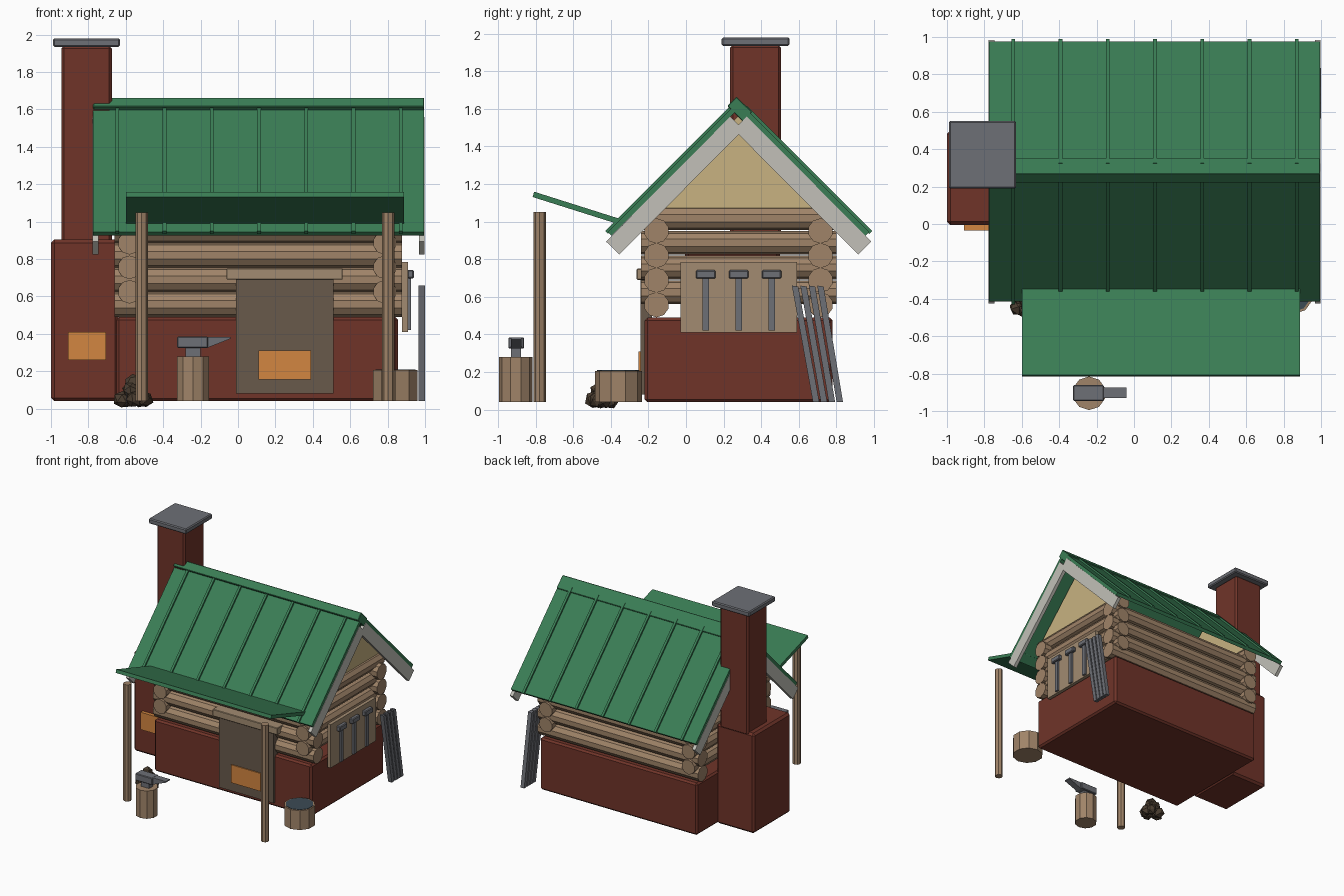
import bpy, bmesh, math, random
from mathutils import Vector, Matrix

if "Cube" in bpy.data.objects:
    bpy.data.objects.remove(bpy.data.objects["Cube"])

random.seed(4)

COLORS = {
    "brick": (0.16, 0.034, 0.022), "log": (0.35, 0.23, 0.14), "green": (0.042, 0.205, 0.09),
    "plaster": (0.58, 0.45, 0.22), "glow": (0.65, 0.24, 0.053), "iron": (0.155, 0.16, 0.18),
    "trim": (0.54, 0.53, 0.48), "door": (0.14, 0.10, 0.07), "coal": (0.07, 0.048, 0.03),
    "water": (0.045, 0.07, 0.09), "plank": (0.36, 0.26, 0.165),
}
MATS = {}
for key, rgb in COLORS.items():
    MATS[key] = bpy.data.materials.new(key)
    MATS[key].diffuse_color = (*rgb, 1)


def finish(name, bm, mat, bevel=0):
    bmesh.ops.recalc_face_normals(bm, faces=bm.faces)
    me = bpy.data.meshes.new(name)
    bm.to_mesh(me)
    bm.free()
    me.materials.append(MATS[mat])
    ob = bpy.data.objects.new(name, me)
    bpy.context.collection.objects.link(ob)
    if bevel:
        mod = ob.modifiers.new("bevel", "BEVEL")
        mod.width, mod.segments = bevel, 1
    return ob


def box(name, x, y, z, mat, bevel=0):
    """Box from (min, max) ranges."""
    bm = bmesh.new()
    bmesh.ops.create_cube(bm, size=1)
    for v in bm.verts:
        v.co = [(r[0] + r[1]) / 2 + c * (r[1] - r[0]) for r, c in zip((x, y, z), v.co)]
    return finish(name, bm, mat, bevel)


def prism(name, profile, a, b, mat, axis="x", bevel=0):
    """Profile in (y, z) swept along x, or in (x, z) swept along y."""
    bm = bmesh.new()
    place = (lambda p, t: (t, p[0], p[1])) if axis == "x" else (lambda p, t: (p[0], t, p[1]))
    f = bm.faces.new([bm.verts.new(place(p, a)) for p in profile])
    new = bmesh.ops.extrude_face_region(bm, geom=[f])["geom"]
    vec = (b - a, 0, 0) if axis == "x" else (0, b - a, 0)
    bmesh.ops.translate(bm, vec=vec, verts=[g for g in new if isinstance(g, bmesh.types.BMVert)])
    return finish(name, bm, mat, bevel)


def rod(name, p, q, r, sides, mat):
    """Flat-sided cylinder from p to q."""
    p, q = Vector(p), Vector(q)
    bm = bmesh.new()
    rot = (q - p).to_track_quat("Z", "Y").to_matrix().to_4x4()
    bmesh.ops.create_cone(bm, cap_ends=True, segments=sides, radius1=r, radius2=r,
                          depth=(q - p).length, matrix=Matrix.Translation((p + q) / 2) @ rot)
    return finish(name, bm, mat)


# Masonry: foundation, forge hearth, chimney
box("foundation", (-0.65, 0.855), (-0.22, 0.78), (0.04, 0.49), "brick", 0.015)
box("forge_base", (-1.0, -0.64), (-0.005, 0.5), (0.04, 0.905), "brick", 0.018)
box("chimney_stack", (-0.945, -0.675), (0.235, 0.505), (0.88, 1.94), "brick", 0.014)
box("chimney_cap", (-0.99, -0.63), (0.19, 0.55), (1.935, 1.98), "iron", 0.008)
box("forge_glow", (-0.91, -0.705), (-0.035, 0.02), (0.26, 0.41), "glow")

# Interlocked log walls
for i in range(4):
    z = 0.558 + 0.131 * i
    for y, side in ((-0.157, "front"), (0.715, "back")):
        rod(f"{side}_log_{i}", (-0.66, y, z), (0.877, y, z), 0.067, 10, "log")
    z += 0.067
    for x, side in ((-0.58, "left"), (0.785, "right")):
        rod(f"{side}_log_{i}", (x, -0.24, z), (x, 0.80, z), 0.063, 10, "log")

# Gables
RY = 0.28
for x, side in ((-0.60, "left"), (0.77, "right")):
    prism(f"{side}_gable", [(RY - 0.52, 1.05), (RY + 0.52, 1.05), (RY, 1.565)], x, x + 0.04, "plaster")


# Roof: points given as distance from ridge and height
def slope(points, s):
    return [(RY + s * d, z) for d, z in points]


for s, side in ((-1, "front"), (1, "back")):
    prism(f"{side}_roof_slab", slope([(0, 1.60), (0.675, 0.925), (0.695, 0.945), (0, 1.64)], s),
          -0.775, 0.995, "green")
    for i in range(7):
        x = -0.645 + 0.2525 * i
        prism(f"{side}_roof_rib_{i}",
              slope([(0.03, 1.60), (0.695, 0.935), (0.71, 0.95), (0.045, 1.615)], s),
              x - 0.01, x + 0.01, "green")
    for x, end in ((-0.777, "left"), (0.967, "right")):
        prism(f"{side}_{end}_bargeboard",
              slope([(0.705, 0.894), (0.635, 0.825), (-0.026, 1.489), (0.044, 1.559)], s),
              x, x + 0.03, "trim")
prism("ridge_cap", [(0.268, 1.665), (0.22, 1.615), (0.302, 1.533), (0.352, 1.583)],
      -0.775, 0.995, "green", bevel=0.004)

# Awning on posts
prism("awning", [(-0.816, 1.131), (-0.807, 1.159), (-0.33, 1.008), (-0.338, 0.98)], -0.60, 0.887, "green")
for x, side in ((-0.515, "left"), (0.803, "right")):
    rod(f"{side}_awning_post", (x, -0.778, 0.04), (x, -0.778, 1.05), 0.033, 8, "log")

# Door with lintel and glowing opening
box("door", (-0.01, 0.51), (-0.243, -0.18), (0.08, 0.70), "door")
box("door_lintel", (-0.062, 0.56), (-0.262, -0.16), (0.69, 0.75), "plank", 0.004)
box("door_glow", (0.11, 0.39), (-0.252, -0.23), (0.155, 0.31), "glow")

# Anvil on a stump
rod("anvil_stump", (-0.24, -0.905, 0.04), (-0.24, -0.905, 0.28), 0.09, 10, "log")
box("anvil_foot", (-0.28, -0.2), (-0.93, -0.878), (0.28, 0.33), "iron")
box("anvil_body", (-0.325, -0.16), (-0.945, -0.862), (0.325, 0.385), "iron", 0.005)
prism("anvil_horn", [(-0.165, 0.325), (-0.165, 0.384), (-0.04, 0.384), (-0.04, 0.374)],
      -0.931, -0.875, "iron", axis="y")

# Quench tub
rod("quench_tub", (0.842, -0.36, 0.04), (0.842, -0.36, 0.207), 0.125, 10, "log")
rod("quench_water", (0.842, -0.36, 0.19), (0.842, -0.36, 0.21), 0.112, 10, "water")

# Coal pile
for i in range(10):
    a = i * 2.4
    rad = (0.06, 0.035, 0.0)[0 if i < 6 else 1 if i < 9 else 2]
    z = 0.05 if i < 6 else 0.1 if i < 9 else 0.14
    bm = bmesh.new()
    bmesh.ops.create_icosphere(bm, subdivisions=1, radius=0.05)
    bmesh.ops.rotate(bm, cent=(0, 0, 0), verts=bm.verts,
                     matrix=Matrix.Rotation(random.uniform(0, 6), 3, (1, 2, 3)))
    for v in bm.verts:
        v.co *= random.uniform(0.85, 1.05)
        v.co += Vector((-0.56 + rad * math.cos(a), -0.44 + rad * 0.85 * math.sin(a), z))
        v.co.z = max(v.co.z, 0)
    finish(f"coal_{i}", bm, "coal")

# Tool board with hammers
box("tool_board", (0.878, 0.908), (-0.03, 0.59), (0.41, 0.785), "plank")
for i in range(3):
    y = 0.105 + 0.175 * i
    box(f"hammer_handle_{i}", (0.905, 0.925), (y - 0.017, y + 0.017), (0.42, 0.705), "iron")
    box(f"hammer_head_{i}", (0.905, 0.94), (y - 0.052, y + 0.052), (0.697, 0.742), "iron", 0.006)

# Leaning iron bars
for i in range(4):
    t, b = 0.563 + 0.045 * i, 0.675 + 0.042 * i
    prism(f"iron_bar_{i}", [(t, 0.66), (t + 0.034, 0.655), (b + 0.034, 0.04), (b, 0.04)],
          0.965, 1.0, "iron")

for m in bpy.data.materials:
    if m.users and not m.is_grease_pencil:
        m.use_nodes = True
        m.node_tree.nodes["Principled BSDF"].inputs["Base Color"].default_value = m.diffuse_color
